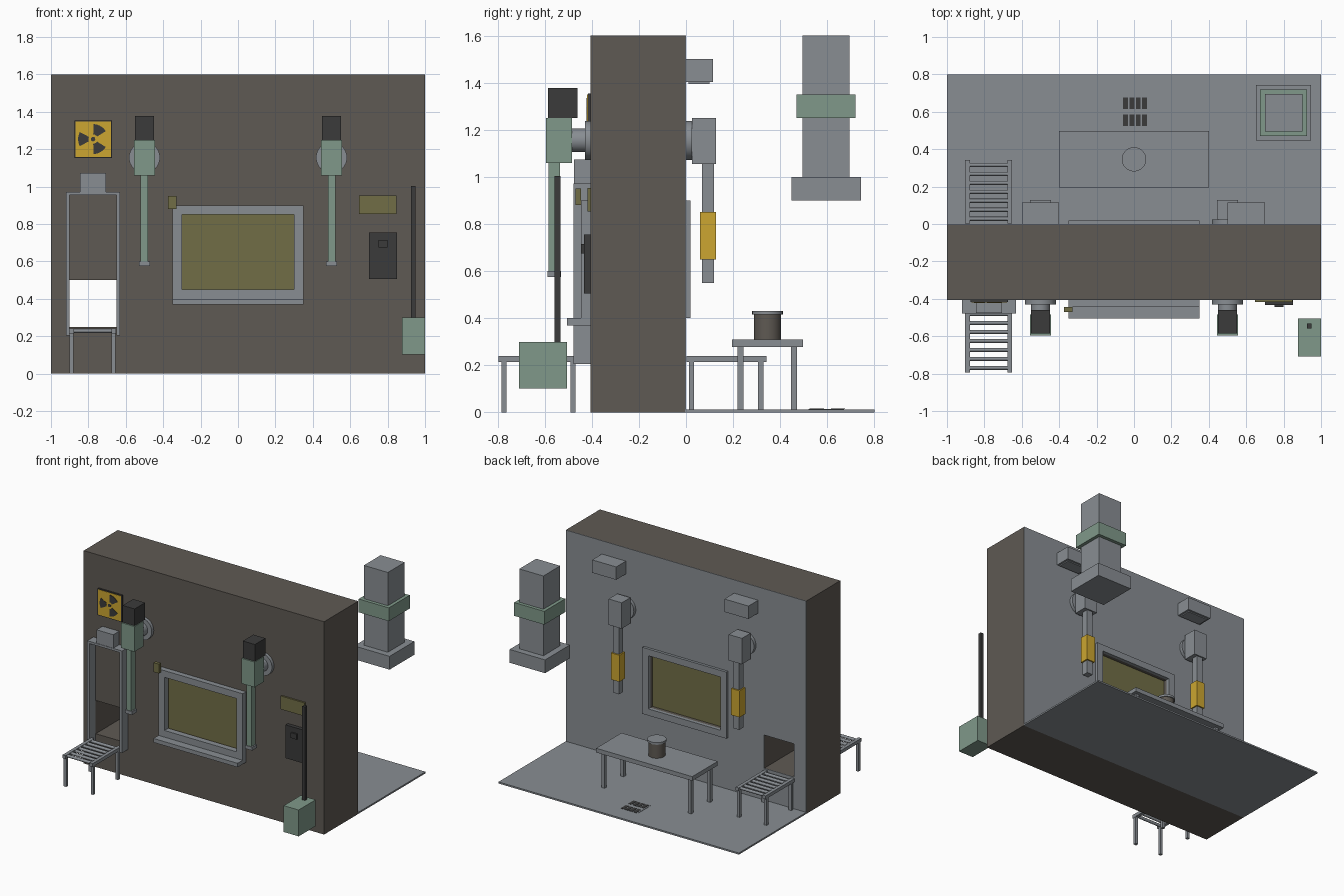
import bpy, bmesh
from math import radians, cos, sin

if "Cube" in bpy.data.objects:
    bpy.data.objects.remove(bpy.data.objects["Cube"], do_unlink=True)


def material(name, rgb):
    lin = [((c + 0.055) / 1.055) ** 2.4 for c in rgb] + [1]
    m = bpy.data.materials.new(name)
    m.use_nodes = True
    m.diffuse_color = lin
    m.node_tree.nodes["Principled BSDF"].inputs["Base Color"].default_value = lin
    return m


STEEL = material("steel grey", (0.535, 0.555, 0.575))
CONCRETE = material("concrete brown", (0.37, 0.35, 0.325))
GLASS = material("olive glass", (0.445, 0.43, 0.275))
GREEN = material("pale green", (0.5, 0.6, 0.54))
YELLOW = material("safety yellow", (0.8, 0.65, 0.19))
CHARCOAL = material("charcoal", (0.23, 0.23, 0.23))


def finish(name, bm, mat):
    me = bpy.data.meshes.new(name)
    bmesh.ops.recalc_face_normals(bm, faces=bm.faces)
    bm.to_mesh(me)
    bm.free()
    ob = bpy.data.objects.new(name, me)
    me.materials.append(mat)
    bpy.context.collection.objects.link(ob)
    return ob


def box(name, mat, x, y, z):
    """Box from its (low, high) range on each axis."""
    bm = bmesh.new()
    bmesh.ops.create_cube(bm, size=1)
    for v in bm.verts:
        v.co = [r[0] if c < 0 else r[1] for c, r in zip(v.co, (x, y, z))]
    return finish(name, bm, mat)


def around(c, w):
    return (c - w / 2, c + w / 2)


def cylinder(name, mat, center, radius, length, axis, sides=32):
    bm = bmesh.new()
    bmesh.ops.create_cone(bm, cap_ends=True, segments=sides, radius1=radius,
                          radius2=radius, depth=length)
    ob = finish(name, bm, mat)
    ob.location = center
    ob.rotation_euler = {"x": (0, radians(90), 0), "y": (radians(90), 0, 0),
                         "z": (0, 0, 0)}[axis]
    bpy.context.view_layer.objects.active = ob
    ob.select_set(True)
    bpy.ops.object.shade_smooth_by_angle(angle=radians(35))
    ob.select_set(False)
    return ob


def frame(name, mat, x, y, z, t):
    """Four bars around a rectangular opening."""
    for side, xr in (("left", (x[1] - t, x[1])), ("right", (x[0], x[0] + t))):
        box(f"{name}_{side}", mat, xr, y, z)
    for side, zr in (("top", (z[1] - t, z[1])), ("bottom", (z[0], z[0] + t))):
        box(f"{name}_{side}", mat, (x[0] + t, x[1] - t), y, zr)


def cut(ob, cutters):
    bpy.context.view_layer.objects.active = ob
    for c in cutters:
        mod = ob.modifiers.new("opening", "BOOLEAN")
        mod.operation, mod.solver, mod.object = "DIFFERENCE", "EXACT", c
        bpy.ops.object.modifier_apply(modifier=mod.name)


# Shielding wall with a steel liner, both pierced by the hatch and the window
HATCH = (-0.9, -0.65)
wall = box("shield_wall", CONCRETE, (-1, 1), (-0.405, -0.005), (0, 1.6))
liner = box("wall_liner", STEEL, (-1, 1), (-0.005, 0), (0, 1.6))
cutters = [box("hatch_cutter", CONCRETE, HATCH, (-0.6, 0.2), (0.25, 0.5)),
           box("window_cutter", CONCRETE, (-0.3, 0.3), (-0.6, 0.2), (0.45, 0.85))]
for c in cutters:
    c.hide_render = True
cut(wall, cutters)
cut(liner, cutters)
for c in cutters:
    bpy.data.objects.remove(c, do_unlink=True)
box("cell_floor", STEEL, (-1, 1), (0, 0.8), (0, 0.012))

# Window
box("window_glass", GLASS, (-0.3, 0.3), (-0.4, -0.03), (0.45, 0.85))
frame("front_window_frame", STEEL, (-0.35, 0.35), (-0.445, -0.405), (0.4, 0.9), 0.05)
frame("back_window_frame", STEEL, (-0.35, 0.35), (0, 0.02), (0.4, 0.9), 0.05)
box("window_sill", STEEL, (-0.35, 0.35), (-0.505, -0.405), (0.37, 0.4))
box("window_meter", GLASS, (-0.375, -0.33), (-0.47, -0.445), (0.88, 0.95))

# Pair of manipulators reaching through the wall
for side, x in (("left", 0.5), ("right", -0.5)):
    p = f"{side}_manipulator_"
    cylinder(p + "front_flange", STEEL, (x, -0.417, 1.155), 0.083, 0.025, "y")
    cylinder(p + "front_tube", STEEL, (x, -0.455, 1.155), 0.05, 0.1, "y")
    box(p + "body", GREEN, around(x, 0.11), (-0.595, -0.485), (1.06, 1.25))
    box(p + "drive", CHARCOAL, around(x, 0.1), (-0.585, -0.46), (1.25, 1.377))
    box(p + "handle_arm", GREEN, around(x, 0.04), (-0.583, -0.535), (0.6, 1.06))
    box(p + "handle_end", STEEL, around(x, 0.06), (-0.588, -0.53), (0.575, 0.6))
    cylinder(p + "back_flange", STEEL, (x, 0.0125, 1.155), 0.083, 0.025, "y")
    box(p + "shoulder", STEEL, around(x, 0.11), (0.025, 0.128), (1.055, 1.25))
    box(p + "slave_arm", STEEL, around(x, 0.05), (0.068, 0.118), (0.55, 1.055))
    box(p + "sleeve", YELLOW, around(x, 0.07), (0.06, 0.128), (0.65, 0.85))

# Cell lamps
for side, x in (("left", 0.6), ("right", -0.5)):
    box(f"{side}_lamp", STEEL, around(x, 0.2), (0, 0.115), (1.403, 1.5))
    box(f"{side}_lamp_lens", STEEL, around(x, 0.17), (0.01, 0.1), (1.395, 1.403))

# Hatch guide and lift motor
for side, xr in (("left", (-0.65, -0.63)), ("right", (-0.92, -0.9))):
    box(f"hatch_guide_{side}", STEEL, xr, (-0.478, -0.405), (0.205, 0.955))
box("hatch_guide_top", STEEL, (-0.92, -0.63), (-0.478, -0.405), (0.955, 0.972))
box("hatch_motor", STEEL, (-0.845, -0.705), (-0.475, -0.405), (0.972, 1.073))

# Roller tables on both sides of the hatch
for side, y0, y1 in (("front", -0.795, -0.455), ("back", 0.002, 0.342)):
    for hand, x in (("left", -0.665), ("right", -0.89)):
        box(f"{side}_rail_{hand}", STEEL, around(x, 0.025), (y0, y1), (0.215, 0.24))
        for end, y in (("near", y0 + 0.022), ("far", y1 - 0.025)):
            box(f"{side}_table_leg_{hand}_{end}", STEEL, around(x, 0.022),
                around(y, 0.022), (0, 0.215))
    for i in range(7):
        y = y0 + 0.026 + i * (y1 - y0 - 0.052) / 6
        cylinder(f"{side}_roller_{i}", STEEL, (-0.7775, y, 0.229), 0.011, 0.2, "x", 12)

# Work table and canister
box("work_table_top", STEEL, (-0.4, 0.4), (0.195, 0.497), (0.278, 0.31))
for hand, x in (("left", 0.36), ("right", -0.36)):
    for end, y in (("near", 0.232), ("far", 0.458)):
        box(f"work_table_leg_{hand}_{end}", STEEL, around(x, 0.025),
            around(y, 0.025), (0, 0.278))
cylinder("canister", CONCRETE, (0, 0.346, 0.363), 0.058, 0.106, "z")
cylinder("canister_lid", STEEL, (0, 0.346, 0.423), 0.065, 0.016, "z")

# Floor drain with two rows of slots
box("drain_plate", STEEL, around(0.005, 0.15), (0.52, 0.67), (0.012, 0.014))
for row, y in enumerate((0.555, 0.645)):
    for i in range(4):
        box(f"drain_slot_{row}_{i}", CHARCOAL, around(-0.045 + i * 0.034, 0.026),
            around(y, 0.06), (0.014, 0.016))

# Exhaust duct
X, Y = 0.8, 0.595
for name, mat, w, z in (("duct_hood", STEEL, 0.295, (0.9, 1)),
                        ("duct_shaft", STEEL, 0.2, (1, 1.6)),
                        ("duct_collar", GREEN, 0.25, (1.25, 1.35))):
    box(name, mat, around(X, w), around(Y, w), z)

# Warning sign
SX, SZ = -0.775, 1.254
box("sign_back", CHARCOAL, around(SX, 0.2), (-0.417, -0.405), around(SZ, 0.2))
box("sign_face", YELLOW, around(SX, 0.19), (-0.42, -0.417), around(SZ, 0.19))
for i in range(3):
    bm = bmesh.new()
    mid = 60 + 120 * i
    arc = [(r, mid + a) for r, turn in ((0.025, 1), (0.08, -1))
           for a in [turn * k for k in range(-28, 29, 7)]]
    bm.faces.new([bm.verts.new((SX + r * cos(radians(a)), -0.42, SZ + r * sin(radians(a))))
                  for r, a in arc])
    out = bmesh.ops.extrude_face_region(bm, geom=bm.faces[:])
    for v in out["geom"]:
        if isinstance(v, bmesh.types.BMVert):
            v.co.y -= 0.003
    finish(f"sign_blade_{i}", bm, CHARCOAL)
cylinder("sign_hub", CHARCOAL, (SX, -0.4215, SZ), 0.012, 0.003, "y", 16)

# Control panel and plaque
box("plaque", GLASS, (0.647, 0.847), (-0.418, -0.405), (0.853, 0.953))
box("control_panel", CHARCOAL, (0.7, 0.85), (-0.433, -0.405), (0.505, 0.755))
box("panel_handle", CHARCOAL, (0.75, 0.8), (-0.445, -0.433), (0.675, 0.715))

# Pedestal box with rod
box("pedestal_box", GREEN, (0.876, 1), (-0.708, -0.505), (0.102, 0.3))
box("pedestal_rod", CHARCOAL, (0.925, 0.949), (-0.558, -0.533), (0.3, 1.003))
